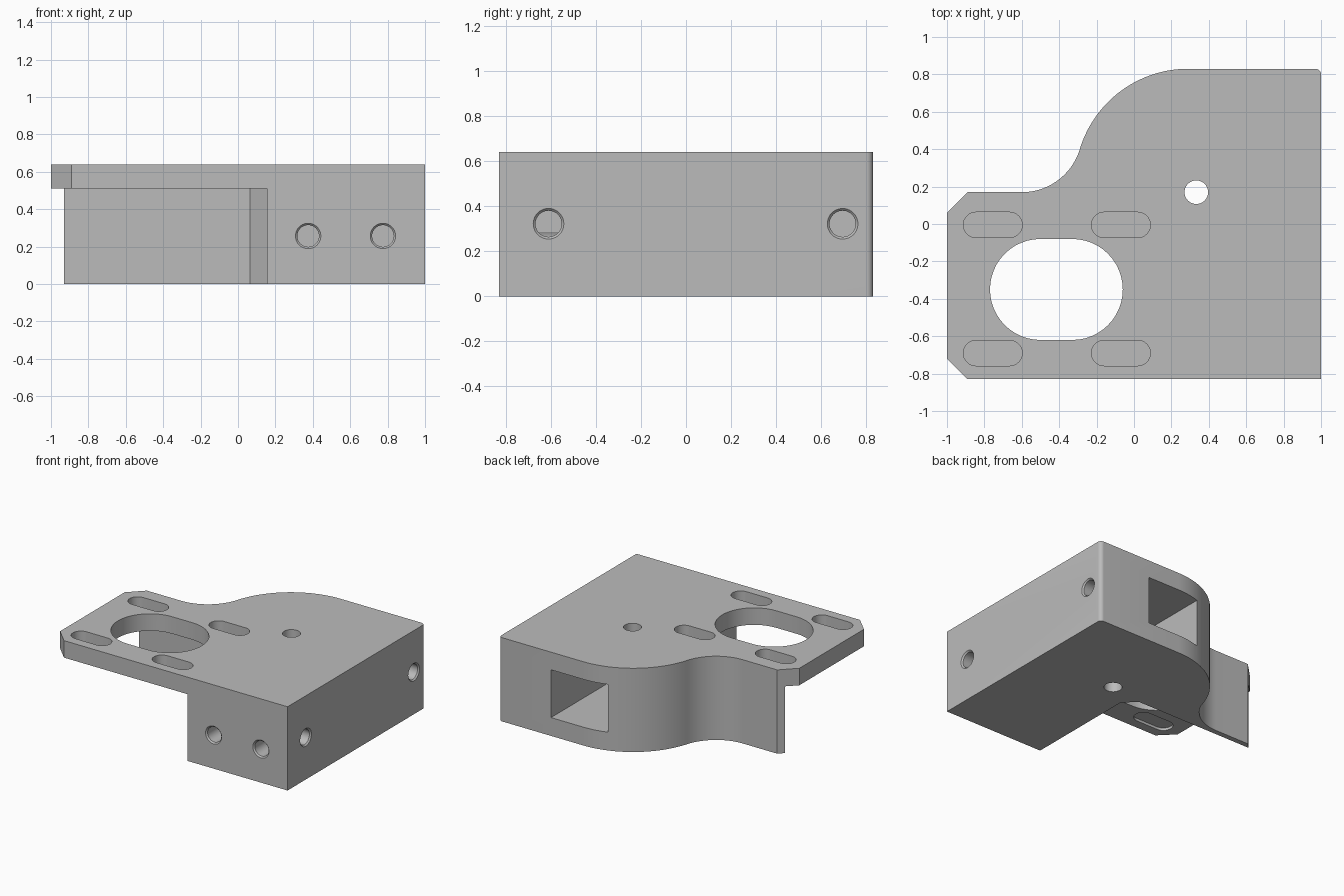
import bpy
import bmesh
from math import atan2, cos, pi, sin
from mathutils import Matrix, Vector

cube = bpy.data.objects.get("Cube")
if cube:
    bpy.data.objects.remove(cube, do_unlink=True)

grey = bpy.data.materials.new("plain grey")
grey.use_nodes = True
colour = (0.5, 0.5, 0.5, 1)
grey.diffuse_color = colour
grey.node_tree.nodes["Principled BSDF"].inputs["Base Color"].default_value = colour

PLATE_BOTTOM, TOP = 0.51, 0.64


def make_object(name, bm):
    bmesh.ops.recalc_face_normals(bm, faces=bm.faces)
    mesh = bpy.data.meshes.new(name)
    bm.to_mesh(mesh)
    bm.free()
    mesh.materials.append(grey)
    obj = bpy.data.objects.new(name, mesh)
    bpy.context.collection.objects.link(obj)
    return obj


def prism(name, outline, z0, z1):
    bm = bmesh.new()
    face = bm.faces.new([bm.verts.new((x, y, z0)) for x, y in outline])
    moved = bmesh.ops.extrude_face_region(bm, geom=[face])["geom"]
    verts = [v for v in moved if isinstance(v, bmesh.types.BMVert)]
    bmesh.ops.translate(bm, verts=verts, vec=(0, 0, z1 - z0))
    return make_object(name, bm)


def arc(cx, cy, r, a0, a1, steps=24):
    angles = [a0 + (a1 - a0) * i / steps for i in range(steps + 1)]
    return [(cx + r * cos(a), cy + r * sin(a)) for a in angles]


def slot_outline(cx, cy, length, r):
    half = length / 2 - r
    return (arc(cx + half, cy, r, -pi / 2, pi / 2)
            + arc(cx - half, cy, r, pi / 2, 3 * pi / 2))


def cut(cutter):
    cutter.hide_render = True
    mod = body.modifiers.new("cut", "BOOLEAN")
    mod.operation = "DIFFERENCE"
    mod.solver = "EXACT"
    mod.object = cutter
    bpy.context.view_layer.objects.active = body
    bpy.ops.object.modifier_apply(modifier=mod.name)
    bpy.data.objects.remove(cutter, do_unlink=True)


def drill(mouth, direction, depth):
    """Blind hole with a small countersink, as one turned cutter."""
    bm = bmesh.new()
    profile = [(0.078, -0.01), (0.058, 0.01), (0.058, depth)]
    rings = [[bm.verts.new((x, y, z)) for x, y in arc(0, 0, r, 0, 2 * pi, 40)[:-1]]
             for r, z in profile]
    for low, high in zip(rings, rings[1:]):
        for i in range(len(low)):
            j = (i + 1) % len(low)
            bm.faces.new((low[i], low[j], high[j], high[i]))
    bm.faces.new(rings[0])
    bm.faces.new(rings[-1])
    turn = Vector(direction).to_track_quat("Z", "Y").to_matrix().to_4x4()
    bm.transform(Matrix.Translation(mouth) @ turn)
    cut(make_object("hole_cutter", bm))


# Body outline: straight front, rounded back corner, S-curved back edge
big, small = Vector((0.29, 0.224)), Vector((-0.6, 0.494))
join = atan2(small.y - big.y, small.x - big.x)
outline = [(-0.89, -0.83), (1, -0.83)]
outline += arc(0.97, 0.80, 0.03, 0, pi / 2, 8)
outline += arc(big.x, big.y, 0.606, pi / 2, join, 32)
outline += arc(small.x, small.y, 0.324, join - pi, -pi / 2, 24)[1:]
outline += [(-0.89, 0.17), (-1, 0.06), (-1, -0.72)]
body = prism("mounting_bracket", outline, 0, TOP)

# Open space below the plate, leaving the block and the thin back wall
cut(prism("cavity_cutter", [(0.155, -1), (0.155, 0.04), (0.065, 0.13),
                            (-1.2, 0.13), (-1.2, -1)], -0.1, PLATE_BOTTOM))

# Large window in the plate
cut(prism("window_cutter", slot_outline(-0.415, -0.35, 0.71, 0.27), 0.4, 0.8))

# Four screw slots, closed by a thin web
for x in (-0.755, -0.07):
    for y in (-0.69, -0.005):
        shape = slot_outline(x, y, 0.315, 0.068)
        cut(prism("slot_cutter", shape, 0.54, 0.8))
        cut(prism("slot_cutter", shape, 0.4, 0.53))

# Deep square pocket in the back and the vertical hole that meets it
cut(prism("pocket_cutter", [(0.1, 0.11), (0.56, 0.11), (0.56, 1), (0.1, 1)], 0.14, 0.505))
cut(prism("pin_cutter", arc(0.333, 0.17, 0.063, 0, 2 * pi, 40)[:-1], -0.1, 0.8))

# Blind holes in the front and left sides
for x in (0.375, 0.775):
    drill((x, -0.83, 0.257), (0, 1, 0), 0.32)
for y in (-0.61, 0.695):
    drill((1, y, 0.322), (-1, 0, 0), 0.275)

bpy.ops.object.select_all(action="DESELECT")
body.select_set(True)
bpy.context.view_layer.objects.active = body
bpy.ops.object.shade_smooth_by_angle(angle=pi / 6)
